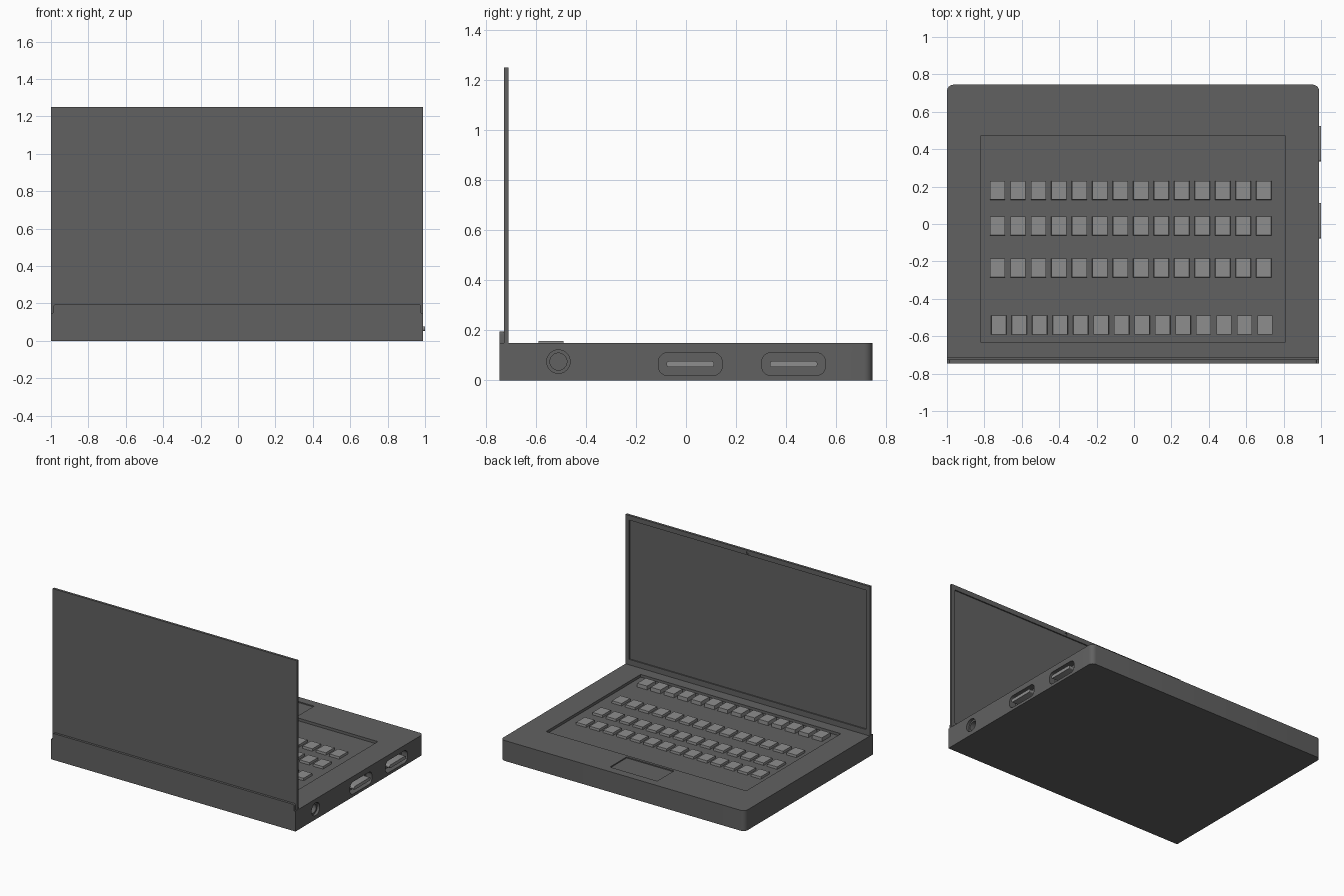
import bpy, bmesh, math
from mathutils import Matrix, Vector

if "Cube" in bpy.data.objects:
    bpy.data.objects.remove(bpy.data.objects["Cube"])

def material(name, v):
    m = bpy.data.materials.new(name)
    m.diffuse_color = (v, v, v, 1)
    m.use_nodes = True
    m.node_tree.nodes["Principled BSDF"].inputs["Base Color"].default_value = m.diffuse_color
    return m

DARK = material("dark_grey", 0.12)
LIGHT = material("light_grey", 0.27)

def finish(name, bm, mat):
    bmesh.ops.recalc_face_normals(bm, faces=bm.faces)
    me = bpy.data.meshes.new(name)
    bm.to_mesh(me)
    bm.free()
    me.materials.append(mat)
    ob = bpy.data.objects.new(name, me)
    bpy.context.collection.objects.link(ob)
    return ob

def add_box(bm, lo, hi, taper=1.0):
    lo, hi = Vector(lo), Vector(hi)
    vs = bmesh.ops.create_cube(bm, size=1)["verts"]
    for v in vs:
        if v.co.z > 0:
            v.co.x *= taper
            v.co.y *= taper
        v.co = (lo + hi) / 2 + v.co * (hi - lo)

def box(name, lo, hi, mat=DARK, axis=None, radius=0, pick=lambda c: True, seg=6):
    """Box, optionally rounding the edges parallel to one axis."""
    bm = bmesh.new()
    add_box(bm, lo, hi)
    if axis is not None:
        es = [e for e in bm.edges
              if abs((e.verts[0].co - e.verts[1].co).normalized()[axis]) > 0.9
              and pick((e.verts[0].co + e.verts[1].co) / 2)]
        bmesh.ops.bevel(bm, geom=es, offset=radius, segments=seg,
                        profile=0.5, affect='EDGES', clamp_overlap=True)
    return finish(name, bm, mat)

def cylinder_x(name, x0, x1, y, z, r, mat=DARK):
    bm = bmesh.new()
    bmesh.ops.create_cone(bm, cap_ends=True, segments=32, radius1=r, radius2=r, depth=x1 - x0,
                          matrix=Matrix.Translation(((x0 + x1) / 2, y, z)) @ Matrix.Rotation(math.pi / 2, 4, 'Y'))
    return finish(name, bm, mat)

def cut(target, cutter):
    cutter.hide_render = True
    mod = target.modifiers.new("cut", 'BOOLEAN')
    mod.operation, mod.solver, mod.object = 'DIFFERENCE', 'EXACT', cutter
    bpy.context.view_layer.objects.active = target
    bpy.ops.object.modifier_apply(modifier=mod.name)
    bpy.data.objects.remove(cutter)

L, R, Y, TOP = -1.0, 0.99, 0.745, 0.15

# Base with two rounded vertical corners on the palm-rest side
base = box("base", (L, -Y, 0), (R, Y, TOP), axis=2, radius=0.035, pick=lambda c: c.y > 0)

# Keyboard well and trackpad recess
cut(base, box("keyboard_cutter", (-0.82, -0.63, TOP - 0.02), (0.81, 0.47, 0.3)))
cut(base, box("trackpad_cutter", (-0.245, 0.49, TOP - 0.008), (0.14, 0.685, 0.3)))

# Side ports: rounded sockets with tongues that stand slightly proud
for i, y in enumerate((0.017, 0.43)):
    cut(base, box("port_cutter", (R - 0.05, y - 0.127, 0.02), (1.1, y + 0.127, 0.11),
                  axis=0, radius=0.035))
    box(f"port_tongue_{i + 1}", (R - 0.055, y - 0.095, 0.053), (1.0, y + 0.095, 0.077),
        LIGHT, axis=0, radius=0.01, seg=4)

# Audio jack: stepped round hole
cut(base, cylinder_x("jack_cutter", R - 0.02, 1.1, -0.51, 0.075, 0.047))
cut(base, cylinder_x("jack_bore_cutter", R - 0.09, 1.1, -0.51, 0.075, 0.034))

# Four rows of keys: (row centre y, first key centre x, pitch, top height)
rows = ((0.18, -0.73, 0.1095, 0.147), (-0.01, -0.73, 0.1095, 0.147),
        (-0.235, -0.73, 0.1095, 0.147), (-0.54, -0.723, 0.1095, 0.157))
for r, (y, x0, pitch, top) in enumerate(rows):
    bm = bmesh.new()
    for k in range(14):
        x = x0 + k * pitch
        add_box(bm, (x - 0.041, y - 0.051, TOP - 0.021), (x + 0.041, y + 0.051, top), 0.97)
    finish(f"key_row_{r + 1}", bm, LIGHT)

# Hinge strip along the rear edge, top corners rounded
box("hinge_strip", (L + 0.012, -Y, TOP - 0.002), (R - 0.012, -0.727, 0.195),
    axis=1, radius=0.012, pick=lambda c: c.z > 0.17, seg=4)

# Lid with recessed display and a small camera hole
lid = box("lid", (L, -0.728, TOP - 0.001), (R, -0.71, 1.25))
cut(lid, box("display_cutter", (L + 0.03, -0.719, 0.19), (R - 0.03, -0.6, 1.215)))
cut(lid, box("camera_cutter", (-0.015, -0.716, 1.224), (0.005, -0.6, 1.24)))

# Smooth only the rounded corners and bores
for ob in list(bpy.context.scene.objects):
    bpy.ops.object.select_all(action='DESELECT')
    ob.select_set(True)
    bpy.context.view_layer.objects.active = ob
    bpy.ops.object.shade_smooth_by_angle(angle=math.radians(30))
